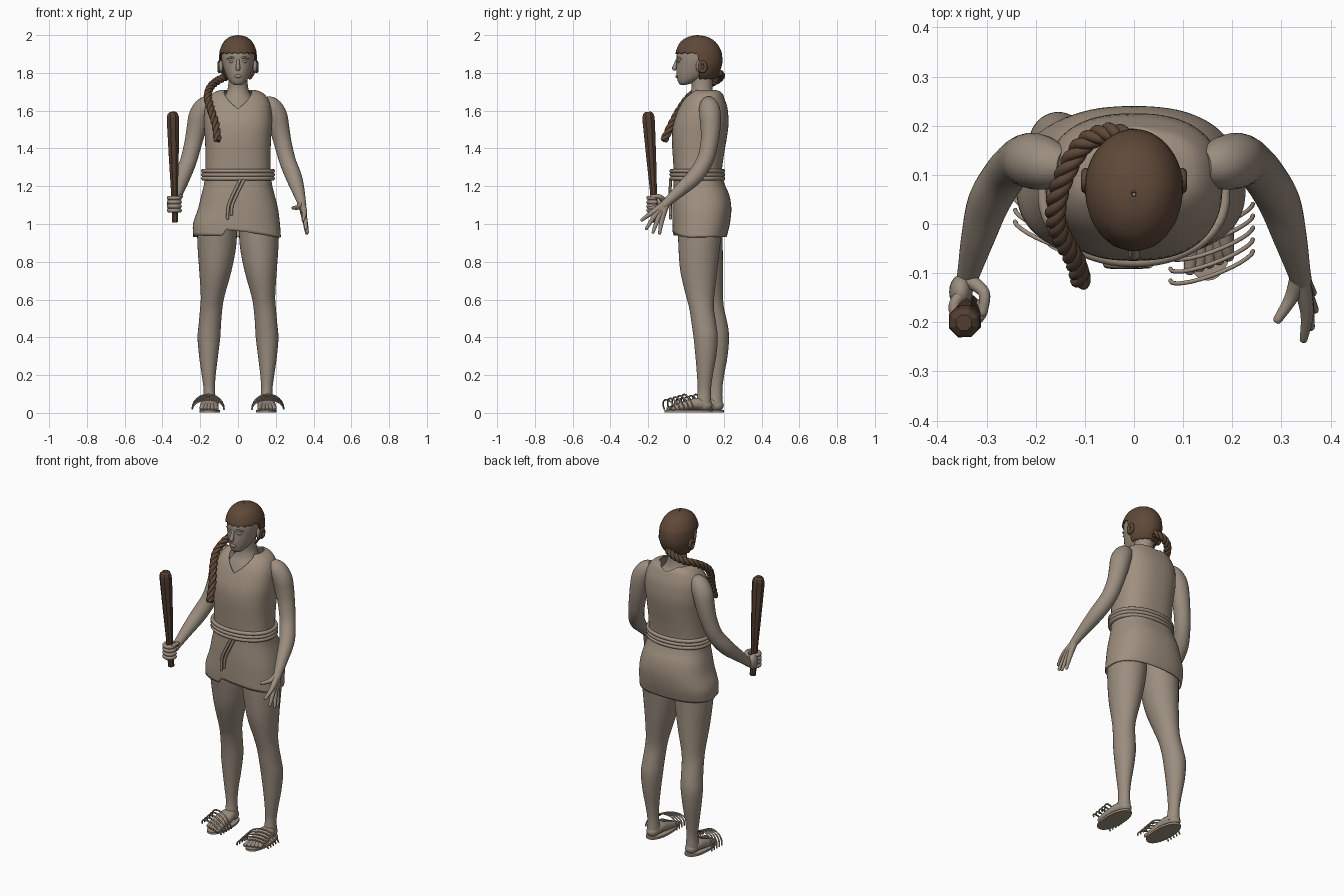
import bpy, bmesh, math
from math import sin, cos, pi
from mathutils import Vector, Matrix

cube = bpy.data.objects.get("Cube")
if cube:
    bpy.data.objects.remove(cube)
parts = []


def material(name, rgb):
    m = bpy.data.materials.new(name)
    m.use_nodes = True
    m.diffuse_color = (*rgb, 1)
    m.node_tree.nodes["Principled BSDF"].inputs["Base Color"].default_value = (*rgb, 1)
    return m


SKIN = material("skin tan", (0.33, 0.27, 0.215))
CLOTH = material("cloth tan", (0.35, 0.28, 0.215))
HAIR = material("hair brown", (0.115, 0.066, 0.04))
WOOD = material("wood brown", (0.09, 0.05, 0.032))


def spline(rows, t):
    """Smooth interpolation through rows of numbers."""
    i = max(0, min(int(t), len(rows) - 2))
    f, last = t - i, len(rows) - 1
    quad = zip(rows[max(i - 1, 0)], rows[i], rows[i + 1], rows[min(i + 2, last)])
    return [b + f / 2 * (c - a + f * (2 * a - 5 * b + 4 * c - d + f * (3 * (b - c) + d - a)))
            for a, b, c, d in quad]


def add(name, mesh, mat):
    mesh.materials.clear()
    mesh.materials.append(mat)
    ob = bpy.data.objects.new(name, mesh)
    bpy.context.collection.objects.link(ob)
    parts.append(ob)
    return ob


def loft(name, rows, mat, sq=1.0, seg=40, lo=None, hi=None, steps=4, thick=0):
    """Skin over rows of (z, centre x, half width, front y, back y); lo/hi trim by angle from front."""
    lo = lo or (lambda a: 0)
    hi = hi or (lambda a: len(rows) - 1)
    n = steps * (len(rows) - 1)
    bm, rings = bmesh.new(), []
    power = lambda v: math.copysign(abs(v) ** sq, v)
    for j in range(n + 1):
        ring = []
        for k in range(seg):
            a = 2 * pi * k / seg - pi
            z, cx, rx, yf, yb = spline(rows, lo(a) + (hi(a) - lo(a)) * j / n)
            ring.append(bm.verts.new((cx + rx * power(sin(a)),
                                      (yf + yb) / 2 - (yb - yf) / 2 * power(cos(a)), z)))
        rings.append(ring)
    for r, s in zip(rings, rings[1:]):
        for k in range(seg):
            m = (k + 1) % seg
            bm.faces.new((r[k], r[m], s[m], s[k]))
    if not thick:
        bm.faces.new(rings[0][::-1])
        bm.faces.new(rings[-1])
    if rows[0][0] > rows[-1][0]:
        bmesh.ops.reverse_faces(bm, faces=bm.faces[:])
    mesh = bpy.data.meshes.new(name)
    bm.to_mesh(mesh)
    bm.free()
    ob = add(name, mesh, mat)
    if thick:
        mod = ob.modifiers.new("thickness", "SOLIDIFY")
        mod.thickness, mod.offset = thick, -1
    return ob


def tube(name, paths, mat, res=6, steps=5, cyclic=False):
    """Round tubes along paths of (x, y, z, radius), with a rounded tip."""
    cu = bpy.data.curves.new(name, "CURVE")
    cu.dimensions, cu.bevel_depth, cu.bevel_resolution, cu.use_fill_caps = "3D", 1, res, True
    for path in paths:
        n = (len(path) - 1) * steps
        pts = [spline(path, i / steps) for i in range(n + 1)]
        if not cyclic:
            tip, r = Vector(pts[-1][:3]), pts[-1][3]
            d = (tip - Vector(pts[-2][:3])).normalized()
            pts += [[*(tip + d * r * u), r * v] for u, v in ((0.45, 0.85), (0.75, 0.5))]
        sp = cu.splines.new("POLY")
        sp.points.add(len(pts) - 1)
        sp.use_cyclic_u = cyclic
        for p, q in zip(sp.points, pts):
            p.co, p.radius = (*q[:3], 1), q[3]
    tmp = bpy.data.objects.new(name + "_path", cu)
    bpy.context.collection.objects.link(tmp)
    mesh = bpy.data.meshes.new_from_object(tmp.evaluated_get(bpy.context.evaluated_depsgraph_get()))
    bpy.data.objects.remove(tmp)
    return add(name, mesh, mat)


def ball(name, at, size, mat):
    bm = bmesh.new()
    bmesh.ops.create_uvsphere(bm, u_segments=20, v_segments=12, radius=1,
                              matrix=Matrix.Translation(at) @ Matrix.Diagonal((*size, 1)))
    mesh = bpy.data.meshes.new(name)
    bm.to_mesh(mesh)
    bm.free()
    return add(name, mesh, mat)


# Tunic with wrapped hem and V neck
def hem(a):
    if a > -0.25:
        return 0.65 * max(0, 1 - (a + 0.25) / 1.4)
    return 0.2 if a > -1.5 else 0


def neckline(a):
    a = abs(a)
    return 9 + 3 * min(1, a / 0.8) - 1.4 * max(0, 1 - (pi - a) / 0.6)


loft("tunic", [
    (0.93, -.005, .232, -.07, .215), (1.0, -.008, .23, -.072, .232), (1.08, 0, .212, -.072, .24),
    (1.15, 0, .195, -.07, .23), (1.21, 0, .18, -.066, .205), (1.27, 0, .174, -.065, .19),
    (1.36, 0, .172, -.07, .2), (1.45, 0, .175, -.075, .215), (1.53, 0, .18, -.068, .225),
    (1.61, 0, .176, -.04, .22), (1.66, 0, .16, -.012, .205), (1.695, 0, .13, .02, .19),
    (1.71, 0, .09, .04, .165)], CLOTH, sq=0.82, seg=72, lo=hem, hi=neckline, thick=0.006)

# Rope belt and its hanging ends
tube("rope_belt", [[(.185 * sin(a), .06 - .137 * cos(a) * abs(cos(a)) ** -0.1, z, .011)
                    for a in (2 * pi * (k + .5) / 60 for k in range(60))]
                   for z in (1.241, 1.261, 1.281)], CLOTH, res=3, steps=1, cyclic=True)
tube("rope_ends", [[(.012 + d, -.082, 1.235, .008), (-.02 + d, -.084, 1.17, .008),
                    (-.05 + d, -.083, 1.1, .008), (-.055 + d, -.082, 1.03 + d, .008)]
                   for d in (0, .02)], CLOTH, res=3)

# Neck and upper chest
loft("neck", [(1.45, 0, .14, -.04, .18), (1.58, 0, .13, -.025, .185), (1.64, 0, .10, -.003, .175),
              (1.68, 0, .068, .02, .15), (1.72, 0, .054, .03, .14), (1.77, 0, .05, .025, .14),
              (1.81, 0, .05, .03, .14)], SKIN)

# Head and face
loft("head", [(1.737, 0, .02, -.03, .0), (1.748, 0, .037, -.04, .04), (1.775, 0, .057, -.048, .1),
              (1.81, 0, .072, -.051, .14), (1.85, 0, .083, -.05, .165), (1.89, 0, .088, -.05, .175),
              (1.93, 0, .083, -.04, .165), (1.97, 0, .055, -.01, .13), (1.985, 0, .02, .03, .08)], SKIN)
tube("nose", [[(0, -.045, 1.872, .008), (0, -.054, 1.85, .009), (0, -.061, 1.828, .012),
               (0, -.062, 1.82, .011)]], SKIN)
ball("lips", (0, -.048, 1.782), (.02, .008, .009), SKIN)
for s, side in ((1, "left"), (-1, "right")):
    ball(side + "_eye", (s * .034, -.037, 1.86), (.014, .009, .007), SKIN)
    tube(side + "_brow", [[(s * .014, -.046, 1.876, .005), (s * .036, -.042, 1.882, .005),
                           (s * .056, -.028, 1.874, .004)]], SKIN, res=3)
    ball(side + "_ear", (s * .09, .07, 1.835), (.012, .018, .032), SKIN)
    tube(side + "_hair_coil", [[(s * .098, .088 + .016 * sin(a), 1.832 + .024 * cos(a), .01)
                                for a in (2 * pi * k / 16 for k in range(16))]],
         HAIR, res=3, steps=1, cyclic=True)


# Hair cap with scalloped fringe
def fringe(a):
    f = max(0, min(1, (abs(a) - 1.45) / 0.3))
    return 4 + 3 * f * f * (3 - 2 * f) - 0.2 * abs(sin(9 * a))


loft("hair_cap", [(2.0, 0, .005, .055, .065), (1.99, 0, .045, .01, .115), (1.965, 0, .075, -.028, .155),
                  (1.93, 0, .093, -.048, .18), (1.9, 0, .099, -.055, .19), (1.85, 0, .1, -.055, .192),
                  (1.8, 0, .09, -.05, .175), (1.765, 0, .07, -.04, .15)],
     HAIR, seg=108, hi=fringe, thick=0.008)

# Braid: three strands twisted along a path over the shoulder
braid = [(0, .17, 1.8), (-.05, .185, 1.785), (-.105, .16, 1.76), (-.145, .09, 1.725),
         (-.16, .02, 1.675), (-.145, -.03, 1.61), (-.12, -.075, 1.53), (-.108, -.115, 1.445)]
strands = []
for phase in range(3):
    strand = []
    for i in range(141):
        t = i / 20
        p, q = Vector(spline(braid, t)), Vector(spline(braid, t + .01))
        n = (q - p).cross(Vector((1, -1, .5))).normalized()
        b = (q - p).cross(n).normalized()
        a = t * 5.5 + phase * 2 * pi / 3
        strand.append((*(p + .0105 * (n * cos(a) + b * sin(a))), .0115))
    strands.append(strand)
tube("braid", strands, HAIR, res=3, steps=1)

# Arms
arm = [(.14, .118, 1.645, .035), (.175, .122, 1.622, .052), (.203, .128, 1.575, .057),
       (.219, .13, 1.51, .053), (.237, .124, 1.43, .047), (.262, .1, 1.335, .044),
       (.295, .045, 1.25, .043), (.318, -.03, 1.18, .034), (.335, -.095, 1.12, .024),
       (.34, -.115, 1.1, .022)]
for s, side in ((1, "left"), (-1, "right")):
    tube(side + "_arm", [[(s * x, y, z, r) for x, y, z, r in arm]], SKIN, res=10)

# Open left hand
wrist = (.337, -.105, 1.11, .02)
tips = [(.345, -.235, 1.02), (.36, -.21, .975), (.368, -.175, .955), (.364, -.14, .95)]
fingers = []
for i, tip in enumerate(tips):
    knuckle = (.352, -.178 + .017 * i, 1.062 - .012 * i, .014)
    fingers.append([wrist, knuckle, (*tip, .008)])
fingers.append([wrist, (.32, -.15, 1.09, .014), (.292, -.195, 1.085, .009)])
tube("left_hand", fingers, SKIN, res=4)

# Right fist around the bat
ball("right_palm", (-.352, -.138, 1.105), (.024, .035, .045), SKIN)
tube("right_fingers", [[(-.337 + .029 * cos(a), -.17 + .029 * sin(a), 1.072 + .022 * i, .0115)
                        for a in (2.2 + k * .55 for k in range(9))] for i in range(4)],
     SKIN, res=4, steps=2)
tube("right_thumb", [[(-.335, -.115, 1.12, .015), (-.305, -.14, 1.145, .012),
                      (-.308, -.18, 1.145, .01)]], SKIN, res=4)

# Wooden bat, eight flat sides
bat = tube("wooden_bat", [[(-.333, -.162, 1.01, .018), (-.335, -.167, 1.08, .017),
                           (-.337, -.174, 1.2, .021), (-.34, -.184, 1.35, .028),
                           (-.344, -.197, 1.54, .035), (-.345, -.199, 1.568, .034)]],
           WOOD, res=2, steps=1)
parts.remove(bat)
for face in bat.data.polygons:
    face.use_smooth = False

# Legs, feet and sandals; the right side stands further back
leg = [(.04, .15, .036, .05, .135), (.12, .152, .03, .062, .132), (.2, .155, .037, .058, .142),
       (.3, .156, .05, .05, .16), (.4, .154, .06, .04, .168), (.47, .149, .059, .03, .16),
       (.55, .142, .059, .018, .148), (.62, .134, .063, 0, .15), (.75, .12, .085, -.03, .165),
       (.88, .112, .102, -.04, .18), (.98, .11, .105, -.042, .19), (1.08, .1, .1, -.04, .18)]
for s, side, back in ((1, "left", 0), (-1, "right", .06)):
    rows = []
    for z, cx, rx, yf, yb in leg:
        shift = min(back, 2 * back * (1 - z)) if z < 1 else 0
        rows.append((z, s * cx, rx, yf + shift, yb + shift))
    loft(side + "_leg", rows, SKIN)
    toes = [[(s * .15, .1 + back, .043, .033), (s * (.15 + .008 * i), .05 + back, .048, .03),
             (s * (.153 + .016 * i), -.04 + back, .03, .019),
             (s * (.153 + .02 * i), -.095 + back + .007 * (i + 2), .022, .011)] for i in range(-2, 3)]
    tube(side + "_foot", toes, SKIN, res=4)
    ball(side + "_heel", (s * .15, .1 + back, .04), (.035, .04, .032), SKIN)
    loft(side + "_sole", [(z, s * .15, .055, -.115 + back, .14 + back) for z in (.002, .014)],
         CLOTH, sq=0.9, steps=1)
    straps = []
    for i in range(5):
        straps.append([(s * (.158 + .084 * cos(a)), -.085 + .024 * i + back + .03 * cos(a) - .02 * sin(a),
                        .02 + (.05 + .007 * i) * sin(a), .0045) for a in (pi * k / 12 for k in range(13))])
    tube(side + "_sandal_straps", straps, CLOTH, res=2, steps=1)

# Smooth shading with sharp edges kept
bpy.ops.object.select_all(action="DESELECT")
for ob in parts:
    ob.select_set(True)
bpy.context.view_layer.objects.active = parts[0]
bpy.ops.object.shade_smooth_by_angle(angle=math.radians(50))
